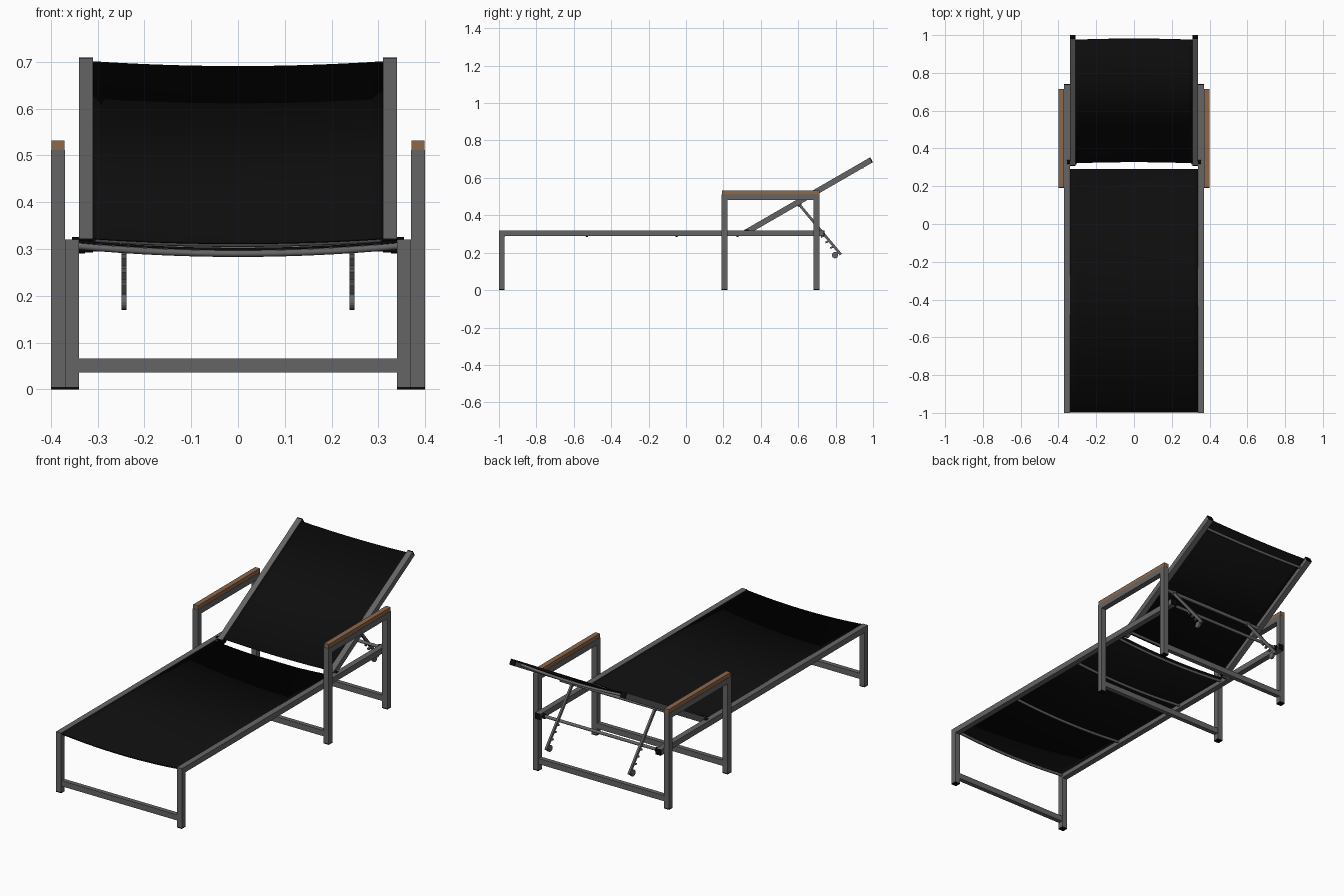
import bpy, bmesh
from math import radians, cos, sin, atan2, hypot, pi
from mathutils import Matrix, Vector

cube = bpy.data.objects.get("Cube")
if cube:
    bpy.data.objects.remove(cube)


def material(name, rgb, rough):
    m = bpy.data.materials.new(name)
    m.use_nodes = True
    m.diffuse_color = (*rgb, 1)
    b = m.node_tree.nodes["Principled BSDF"]
    b.inputs["Base Color"].default_value = (*rgb, 1)
    b.inputs["Roughness"].default_value = rough
    return m


METAL = material("grey metal", (0.13, 0.13, 0.13), 0.5)
FABRIC = material("black fabric", (0.004, 0.004, 0.004), 0.9)
PLASTIC = material("black plastic", (0.003, 0.003, 0.003), 0.6)
WOOD = material("brown wood", (0.27, 0.135, 0.068), 0.6)


def finish(name, bm, mat):
    bmesh.ops.recalc_face_normals(bm, faces=bm.faces)
    me = bpy.data.meshes.new(name)
    bm.to_mesh(me)
    bm.free()
    me.materials.append(mat)
    ob = bpy.data.objects.new(name, me)
    bpy.context.collection.objects.link(ob)
    return ob


def add_beam(bm, x, p, q, width, height):
    """Box beam at x, running from p to q in the (y, z) plane."""
    dy, dz = q[0] - p[0], q[1] - p[1]
    mat = (Matrix.Translation((x, (p[0] + q[0]) / 2, (p[1] + q[1]) / 2))
           @ Matrix.Rotation(atan2(dz, dy), 4, "X")
           @ Matrix.Diagonal((width, hypot(dy, dz), height, 1)))
    bmesh.ops.create_cube(bm, size=1, matrix=mat)


def add_disc(bm, x, y, z, radius, width):
    mat = Matrix.Translation((x, y, z)) @ Matrix.Rotation(pi / 2, 4, "Y")
    bmesh.ops.create_cone(bm, cap_ends=True, segments=16, radius1=radius,
                          radius2=radius, depth=width, matrix=mat)


def beam(name, mat, x, p, q, width=0.03, height=0.03):
    bm = bmesh.new()
    add_beam(bm, x, p, q, width, height)
    return finish(name, bm, mat)


def disc(name, mat, x, y, z, radius, width):
    bm = bmesh.new()
    add_disc(bm, x, y, z, radius, width)
    ob = finish(name, bm, mat)
    for f in ob.data.polygons:
        f.use_smooth = len(f.vertices) == 4
    return ob


# Reclined back: s runs up the rail, n is the offset from its centre line
TILT, BACK_LEN = radians(30), 0.782


def back(s, n=0):
    return (0.315 + s * cos(TILT) - n * sin(TILT),
            0.306 + s * sin(TILT) + n * cos(TILT))


def sling(name, half, start, end, normal, sag):
    """Fabric sheet hanging in a shallow curve between the two rails."""
    bm = bmesh.new()
    rows, n = [], 24
    for p in (start, end):
        row = []
        for i in range(n + 1):
            t = 2 * i / n - 1
            d = sag * (1 - t * t)
            row.append(bm.verts.new((t * half, p[0] - normal[0] * d,
                                     p[1] - normal[1] * d)))
        rows.append(row)
    for i in range(n):
        f = bm.faces.new((rows[0][i], rows[0][i + 1], rows[1][i + 1], rows[1][i]))
        f.smooth = True
    ob = finish(name, bm, FABRIC)
    mod = ob.modifiers.new("thickness", "SOLIDIFY")
    mod.thickness, mod.offset = 0.005, 0
    return ob


def curved_bar(name, half, p, normal, sag, radius=0.007):
    """Thin tube that follows the curve under a sling."""
    cu = bpy.data.curves.new(name, "CURVE")
    cu.dimensions = "3D"
    cu.bevel_depth, cu.bevel_resolution, cu.use_fill_caps = radius, 2, True
    sp = cu.splines.new("POLY")
    n = 16
    sp.points.add(n)
    for i, pt in enumerate(sp.points):
        t = 2 * i / n - 1
        d = sag * (1 - t * t)
        pt.co = (t * half, p[0] - normal[0] * d, p[1] - normal[1] * d, 1)
    cu.materials.append(METAL)
    ob = bpy.data.objects.new(name, cu)
    bpy.context.collection.objects.link(ob)


UP = (0, 1)
BACK_UP = (-sin(TILT), cos(TILT))

# Slings
sling("seat_sling", 0.342, (-0.997, 0.316), (0.29, 0.316), UP, 0.016)
sling("back_sling", 0.312, back(0.015, 0.011), back(0.768, 0.011), BACK_UP, 0.012)
for i, y in enumerate((-0.975, -0.53, -0.05, 0.275)):
    curved_bar(f"seat_support_{i + 1}", 0.342, (y, 0.306), UP, 0.016)
for i, s in enumerate((0.03, 0.72)):
    curved_bar(f"back_support_{i + 1}", 0.312, back(s, 0.001), BACK_UP, 0.012)

# Parts on each side
for side, k in (("left", 1), ("right", -1)):
    rail, arm, post = 0.355 * k, 0.385 * k, 0.325 * k
    beam(f"{side}_seat_rail", METAL, rail, (-1, 0.305), (0.735, 0.305))
    beam(f"{side}_seat_rail_cap", PLASTIC, rail, (0.735, 0.305), (0.741, 0.305))

    # Legs and feet
    for part, x, y, top in (("foot_leg", rail, -0.985, 0.29),
                            ("arm_front_leg", arm, 0.206, 0.512),
                            ("arm_rear_leg", arm, 0.698, 0.512)):
        beam(f"{side}_{part}", METAL, x, (y, 0.005), (y, top))
        beam(f"{side}_{part}_pad", PLASTIC, x, (y, 0), (y, 0.005))

    # Armrest
    beam(f"{side}_arm_rail", METAL, arm, (0.221, 0.497), (0.683, 0.497))
    beam(f"{side}_armrest", WOOD, arm, (0.193, 0.522), (0.714, 0.522), 0.027, 0.021)

    # Back rail with end caps and pivot
    beam(f"{side}_back_rail", METAL, post, back(0.006), back(BACK_LEN - 0.006))
    beam(f"{side}_back_top_cap", PLASTIC, post, back(BACK_LEN - 0.006), back(BACK_LEN))
    beam(f"{side}_back_lower_cap", PLASTIC, post, back(0), back(0.006))
    disc(f"{side}_back_pivot", PLASTIC, 0.33 * k, *back(0.015), 0.012, 0.05)

    # Notched brace with a rounded hook at its end
    a, b = Vector((0.605, 0.458)), Vector((0.828, 0.19))
    along = (b - a).normalized()
    out = Vector((along.y, -along.x))
    bm = bmesh.new()
    x = 0.244 * k
    add_beam(bm, x, a, b, 0.011, 0.014)
    for t in (0.62, 0.73, 0.84):
        root = a.lerp(b, t)
        add_beam(bm, x, root, root + out * 0.022 - along * 0.008, 0.011, 0.009)
    hook = a.lerp(b, 0.95)
    add_beam(bm, x, hook, hook + out * 0.03, 0.011, 0.012)
    tip = hook + out * 0.026
    add_disc(bm, x, tip.x, tip.y, 0.017, 0.011)
    add_disc(bm, x, a.x, a.y, 0.013, 0.016)
    finish(f"{side}_brace", bm, METAL)

    # Sleeve where the rest bar meets the seat rail
    disc(f"{side}_rest_bar_sleeve", PLASTIC, 0.334 * k, 0.715, 0.303, 0.013, 0.014)

# Low cross bars between the legs
for part, y, half in (("foot", -0.985, 0.34), ("arm_front", 0.206, 0.37),
                      ("arm_rear", 0.698, 0.37)):
    beam(f"{part}_cross_bar", METAL, 0, (y - 0.012, 0.051), (y + 0.012, 0.051),
         2 * half, 0.03)

# Round bars: brace hinge on the back, and the rest bar the braces hook onto
disc("brace_hinge_bar", METAL, 0, 0.605, 0.458, 0.009, 0.63)
disc("rest_bar", METAL, 0, 0.715, 0.303, 0.008, 0.69)
